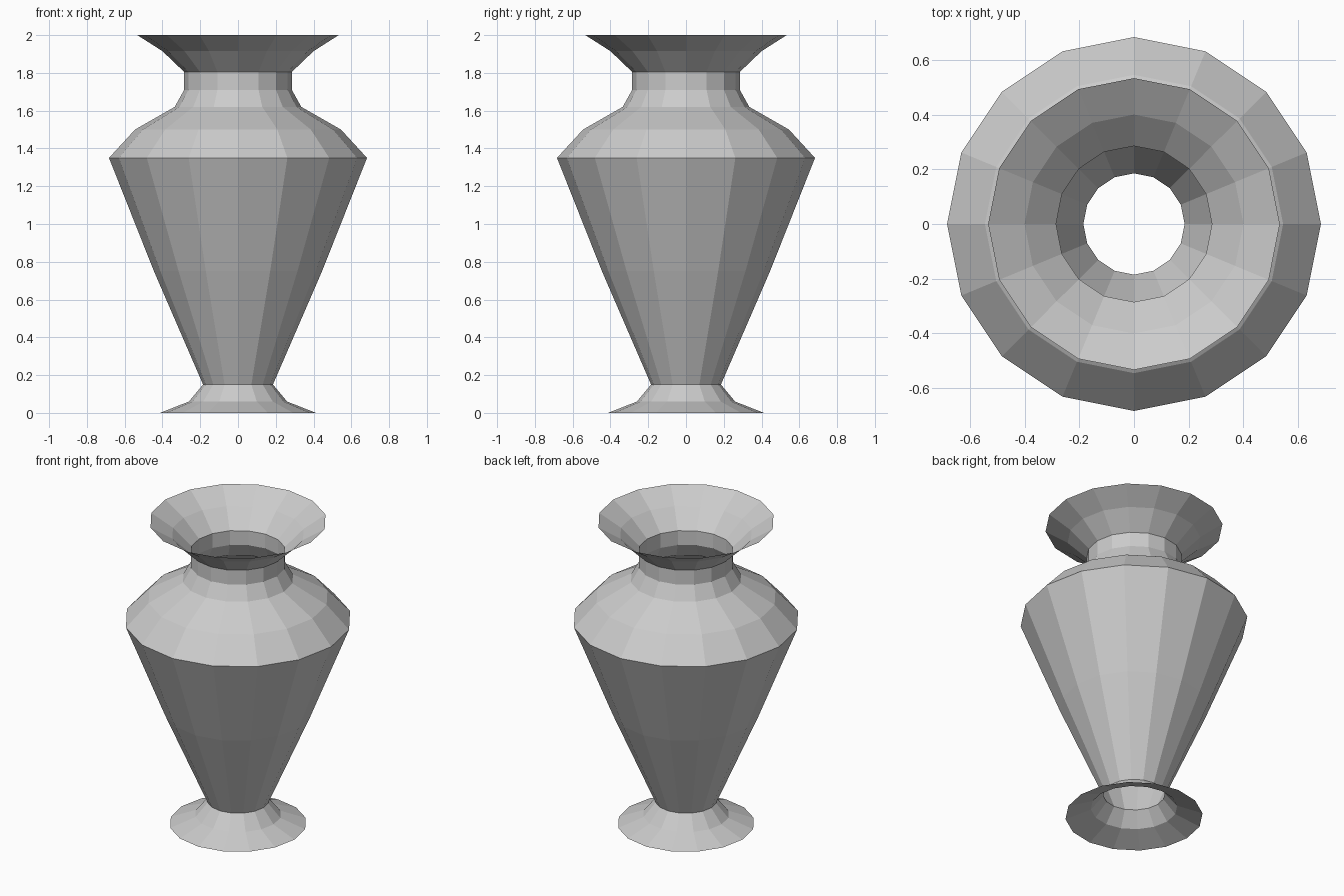
import bpy
import bmesh
from math import cos, sin, tau

SIDES = 16

cube = bpy.data.objects.get("Cube")
if cube:
    bpy.data.objects.remove(cube, do_unlink=True)

# Plain grey stone
stone = bpy.data.materials.new("grey_stone")
stone.use_nodes = True
grey = (0.6, 0.6, 0.6, 1)
stone.diffuse_color = grey
stone.node_tree.nodes["Principled BSDF"].inputs["Base Color"].default_value = grey


def lathe(name, profile):
    """Turn (radius, height) points around z into an open faceted shell."""
    bm = bmesh.new()
    rings = [[bm.verts.new((r * cos(tau * i / SIDES), r * sin(tau * i / SIDES), z))
              for i in range(SIDES)] for r, z in profile]
    for low, high in zip(rings, rings[1:]):
        for i in range(SIDES):
            j = (i + 1) % SIDES
            bm.faces.new((low[i], low[j], high[j], high[i]))
    mesh = bpy.data.meshes.new(name)
    bm.to_mesh(mesh)
    bm.free()
    mesh.materials.append(stone)
    obj = bpy.data.objects.new(name, mesh)
    bpy.context.collection.objects.link(obj)
    return obj


# Hollow vase: flared foot, tapering body, shoulder, neck and flared lip
foot = [(0.413, 0), (0.26, 0.06), (0.185, 0.15)]
body = [(0.445, 0.75), (0.683, 1.35)]
shoulder = [(0.545, 1.5), (0.335, 1.62)]
neck = [(0.285, 1.71), (0.285, 1.805)]
lip = [(0.4, 1.915), (0.533, 2)]
lathe("vase", foot + body + shoulder + neck + lip)
